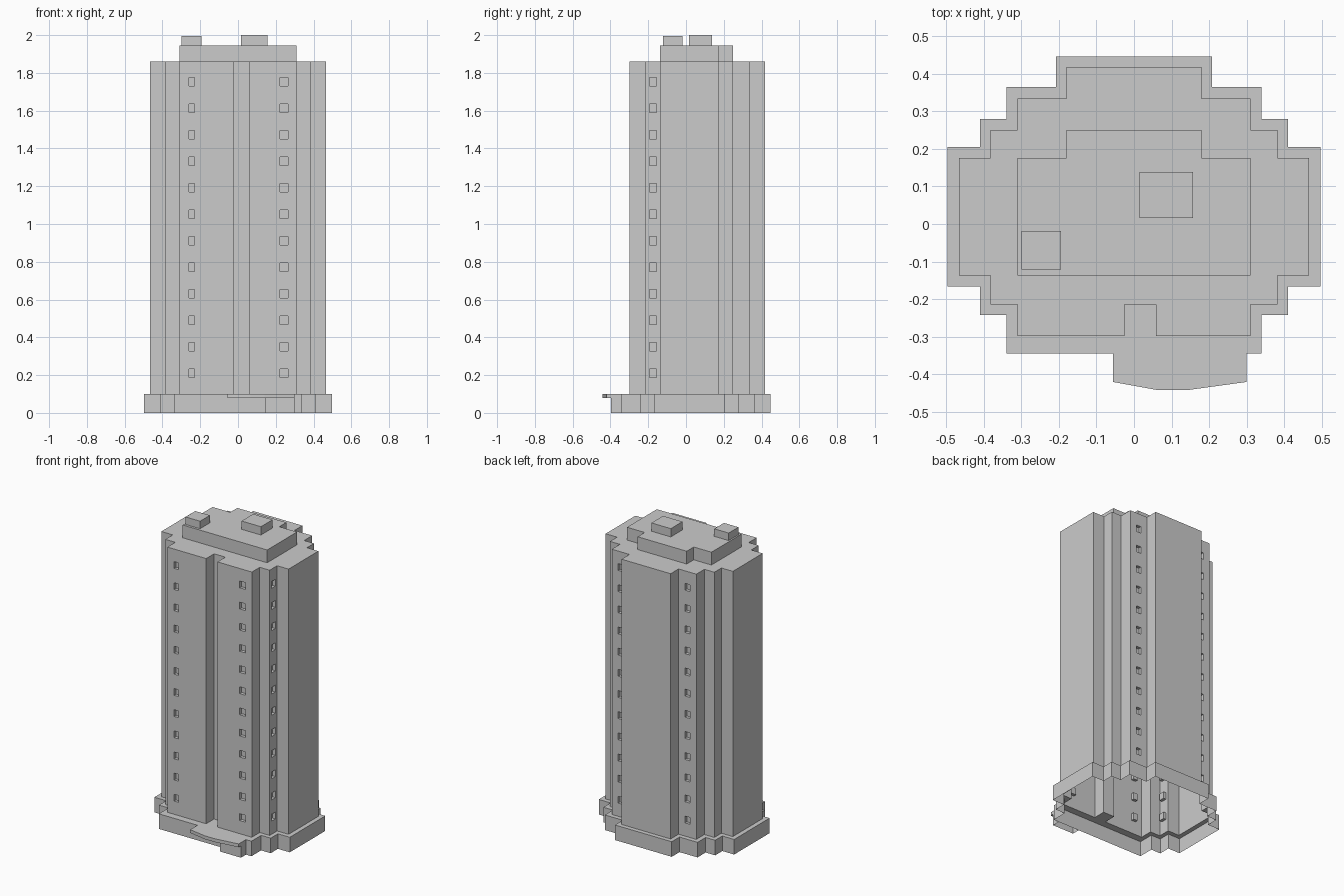
import bpy, bmesh
from mathutils import Matrix, Vector

if "Cube" in bpy.data.objects:
    bpy.data.objects.remove(bpy.data.objects["Cube"])


def finish(name, bm):
    me = bpy.data.meshes.new(name)
    bm.to_mesh(me)
    bm.free()
    ob = bpy.data.objects.new(name, me)
    bpy.context.collection.objects.link(ob)
    return ob


def prism(name, pts, z0, z1, bottom=True):
    # pts run counter-clockwise seen from above
    bm = bmesh.new()
    lo = [bm.verts.new((x, y, z0)) for x, y in pts]
    hi = [bm.verts.new((x, y, z1)) for x, y in pts]
    n = len(pts)
    for i in range(n):
        j = (i + 1) % n
        bm.faces.new((lo[i], lo[j], hi[j], hi[i]))
    bm.faces.new(hi)
    if bottom:
        bm.faces.new(lo[::-1])
    return finish(name, bm)


def rect(x0, x1, y0, y1):
    return [(x0, y0), (x1, y0), (x1, y1), (x0, y1)]


def mirrored(right, front=()):
    # right half listed front to back; front = extra points left to right
    return list(front) + right + [(-x, y) for x, y in reversed(right)]


# Stepped plan outlines
podium_plan = mirrored([(.34, -.345), (.34, -.243), (.41, -.243), (.41, -.167),
                        (.497, -.167), (.497, .205), (.41, .205), (.41, .28),
                        (.34, .28), (.34, .365), (.208, .365), (.208, .447)])
tower_plan = mirrored([(.31, -.298), (.31, -.215), (.383, -.215), (.383, -.137),
                       (.467, -.137), (.467, .176), (.383, .176), (.383, .25),
                       (.31, .25), (.31, .335), (.18, .335), (.18, .418)],
                      [(-.025, -.298), (-.025, -.215), (.058, -.215), (.058, -.298)])
BASE, ROOF = .10, 1.86

# Podium: open-bottomed skirt with a ring-shaped terrace around the tower
bm = bmesh.new()
lo = [bm.verts.new((x, y, 0)) for x, y in podium_plan]
hi = [bm.verts.new((x, y, BASE)) for x, y in podium_plan]
inner = [bm.verts.new((x, y, BASE)) for x, y in tower_plan]
n = len(lo)
for i in range(n):
    j = (i + 1) % n
    bm.faces.new((lo[i], lo[j], hi[j], hi[i]))
rim = [bm.edges.get((hi[i], hi[(i + 1) % n])) for i in range(n)]
rim += [bm.edges.new((inner[i], inner[(i + 1) % len(inner)])) for i in range(len(inner))]
bmesh.ops.triangle_fill(bm, use_beauty=True, use_dissolve=False, edges=rim, normal=(0, 0, 1))
bmesh.ops.recalc_face_normals(bm, faces=bm.faces)
if max(bm.faces, key=lambda f: f.calc_center_median().z).normal.z < 0:
    bmesh.ops.reverse_faces(bm, faces=bm.faces)
finish("podium", bm)

# Tower shaft
tower = prism("tower", tower_plan, BASE, ROOF)

# Window recesses: six columns of twelve (x, y, size x, size y)
D = .04
columns = [(-.245, -.298, .03, D), (.243, -.298, .043, D),
           (-.383, -.175, D, .038), (.383, -.175, D, .038),
           (-.245, .335, .036, D), (.245, .335, .036, D)]
bm = bmesh.new()
for x, y, sx, sy in columns:
    for k in range(12):
        m = Matrix.Translation((x, y, .21 + k * .1404)) @ Matrix.Diagonal(Vector((sx, sy, .045, 1)))
        bmesh.ops.create_cube(bm, size=1, matrix=m)
cutter = finish("window_cutter", bm)
cutter.hide_render = True
mod = tower.modifiers.new("windows", 'BOOLEAN')
mod.operation = 'DIFFERENCE'
mod.solver = 'EXACT'
mod.object = cutter
bpy.context.view_layer.objects.active = tower
bpy.ops.object.modifier_apply(modifier=mod.name)
bpy.data.objects.remove(cutter)

# Open the underside of the shaft
bm = bmesh.new()
bm.from_mesh(tower.data)
under = [f for f in bm.faces if f.calc_center_median().z < BASE + .001]
bmesh.ops.delete(bm, geom=under, context='FACES')
bm.to_mesh(tower.data)
bm.free()

# Roof storey and two machine rooms
prism("roof_storey", mirrored([(.31, -.137), (.31, .176), (.18, .176), (.18, .25)]),
      ROOF, 1.945, False)
prism("machine_room_large", rect(.015, .157, .016, .138), 1.945, 2.0, False)
prism("machine_room_small", rect(-.30, -.194, -.121, -.019), 1.945, 1.995, False)

# Entrance porch and its canopy
prism("entrance_porch", rect(.145, .30, -.398, -.345), 0, .078, False)
prism("entrance_canopy", [(-.056, -.345), (-.056, -.421), (.065, -.443), (.14, -.443),
                          (.30, -.421), (.30, -.345)], .078, BASE)
